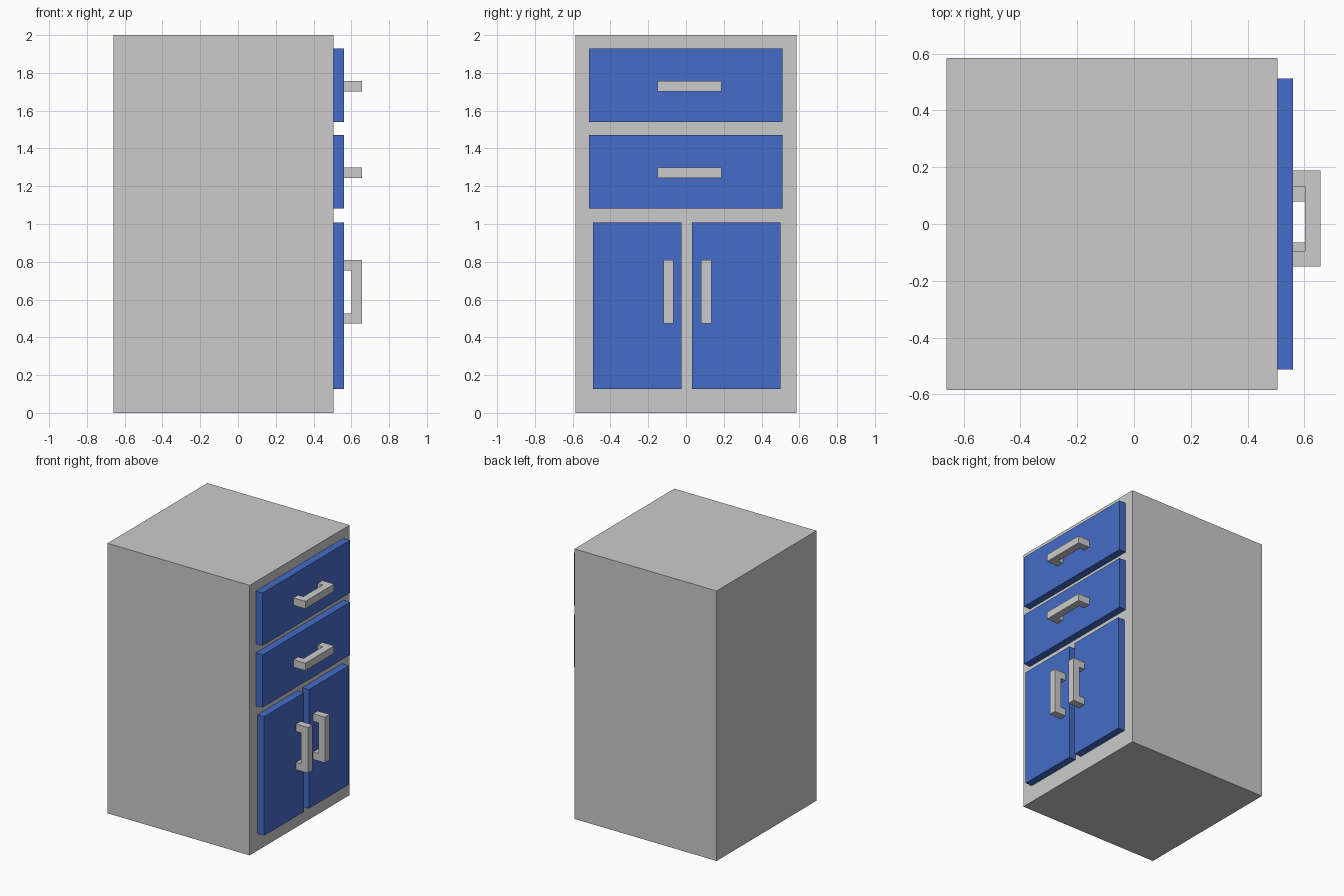
import bpy, bmesh

if "Cube" in bpy.data.objects:
    bpy.data.objects.remove(bpy.data.objects["Cube"])

BODY_FRONT, PANEL_FRONT, GRIP_BACK, GRIP_FRONT = 0.505, 0.56, 0.602, 0.657

blue = bpy.data.materials.new("blue_paint")
blue.diffuse_color = (0.06, 0.15, 0.58, 1)
blue.use_nodes = True
blue.node_tree.nodes["Principled BSDF"].inputs["Base Color"].default_value = blue.diffuse_color


def add_mesh(name, bm, material=None):
    bmesh.ops.recalc_face_normals(bm, faces=bm.faces)
    mesh = bpy.data.meshes.new(name)
    bm.to_mesh(mesh)
    bm.free()
    if material:
        mesh.materials.append(material)
    obj = bpy.data.objects.new(name, mesh)
    bpy.context.collection.objects.link(obj)
    return obj


def box(name, x, y, z, material=None):
    bm = bmesh.new()
    bmesh.ops.create_cube(bm, size=1)
    for v in bm.verts:
        v.co = [(lo + hi) / 2 + c * (hi - lo) for (lo, hi), c in zip((x, y, z), v.co)]
    return add_mesh(name, bm, material)


def handle(name, along, across, vertical):
    """U-shaped pull: profile in x and its long axis, extruded across."""
    a, b = along
    leg = 0.055
    profile = [(PANEL_FRONT, a), (GRIP_FRONT, a), (GRIP_FRONT, b), (PANEL_FRONT, b),
               (PANEL_FRONT, b - leg), (GRIP_BACK, b - leg),
               (GRIP_BACK, a + leg), (PANEL_FRONT, a + leg)]
    lo, hi = across
    bm = bmesh.new()
    face = bm.faces.new([bm.verts.new((x, lo, t) if vertical else (x, t, lo))
                         for x, t in profile])
    out = bmesh.ops.extrude_face_region(bm, geom=[face])
    verts = [g for g in out["geom"] if isinstance(g, bmesh.types.BMVert)]
    shift = (0, hi - lo, 0) if vertical else (0, 0, hi - lo)
    bmesh.ops.translate(bm, verts=verts, vec=shift)
    return add_mesh(name, bm)


# Cabinet carcass
box("cabinet_body", (-0.66, BODY_FRONT), (-0.584, 0.584), (0, 2))

# Two drawers with horizontal pulls
for label, z in (("lower", 1.082), ("upper", 1.54)):
    box(label + "_drawer_front", (BODY_FRONT, PANEL_FRONT), (-0.513, 0.512), (z, z + 0.39), blue)
    handle(label + "_drawer_handle", (-0.15, 0.188), (z + 0.161, z + 0.216), False)

# Two doors with vertical pulls
for label, y, grip in (("left", (-0.493, -0.025), (-0.12, -0.066)),
                       ("right", (0.031, 0.499), (0.08, 0.135))):
    box(label + "_door", (BODY_FRONT, PANEL_FRONT), y, (0.126, 1.007), blue)
    handle(label + "_door_handle", (0.472, 0.81), grip, True)
